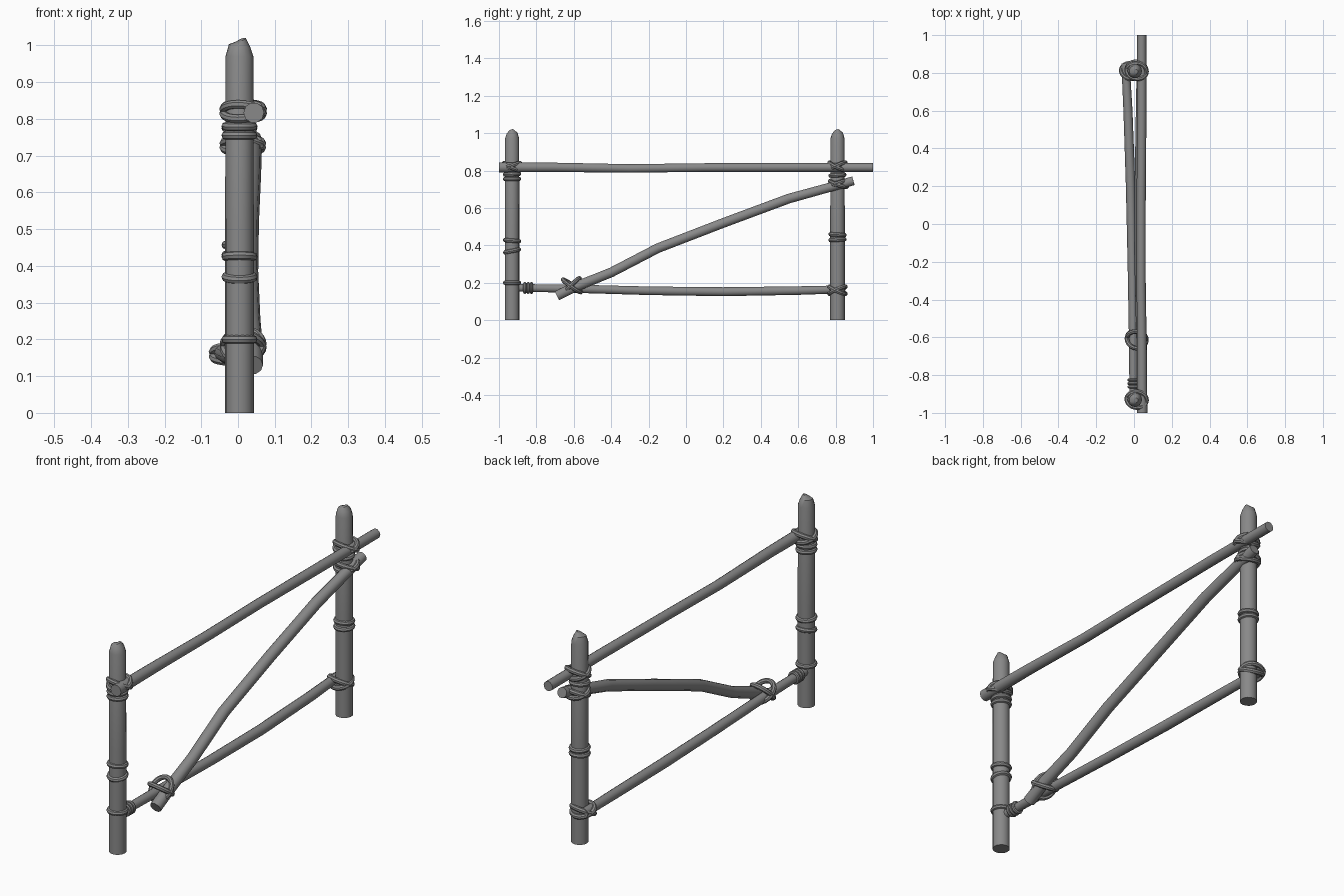
import bpy, bmesh, math
from mathutils import Vector, Matrix

if "Cube" in bpy.data.objects:
    bpy.data.objects.remove(bpy.data.objects["Cube"])

grey = bpy.data.materials.new("plain grey")
grey.diffuse_color = (0.25, 0.25, 0.25, 1)
grey.use_nodes = True
grey.node_tree.nodes["Principled BSDF"].inputs["Base Color"].default_value = grey.diffuse_color


def sweep(name, pts, radii, sides=12, closed=False, top_slope=0.0, angle=40):
    """Round tube through points, one radius per point."""
    pts = [Vector(p) for p in pts]
    n = len(pts)
    bm = bmesh.new()
    rings = []
    for i, p in enumerate(pts):
        a = pts[(i - 1) % n] if closed else pts[max(i - 1, 0)]
        b = pts[(i + 1) % n] if closed else pts[min(i + 1, n - 1)]
        t = (b - a).normalized()
        if closed:
            # radial frame from the loop centre
            c = sum(pts, Vector()) / n
            u = p - c
        else:
            u = Vector((1, 0, 0))
        u = (u - t * u.dot(t)).normalized()
        v = t.cross(u)
        ring = []
        for k in range(sides):
            q = 2 * math.pi * k / sides
            ring.append(bm.verts.new(p + radii[i] * (u * math.cos(q) + v * math.sin(q))))
        rings.append(ring)
    for i in range(n if closed else n - 1):
        r0, r1 = rings[i], rings[(i + 1) % n]
        for k in range(sides):
            j = (k + 1) % sides
            bm.faces.new((r0[k], r0[j], r1[j], r1[k]))
    if not closed:
        bm.faces.new(rings[0][::-1])
        bm.faces.new(rings[-1])
        for v in rings[-1]:
            v.co.z += top_slope * (v.co.x - pts[-1].x)
    bmesh.ops.recalc_face_normals(bm, faces=bm.faces)
    me = bpy.data.meshes.new(name)
    bm.to_mesh(me)
    bm.free()
    ob = bpy.data.objects.new(name, me)
    bpy.context.collection.objects.link(ob)
    me.materials.append(grey)
    bpy.ops.object.select_all(action='DESELECT')
    ob.select_set(True)
    bpy.context.view_layer.objects.active = ob
    bpy.ops.object.shade_smooth_by_angle(angle=math.radians(angle))
    return ob


def loop(name, centre, a, b, tilt=0.0, roll=0.0, rope=0.012):
    """Elliptical rope loop; tilt about x, roll about y (degrees)."""
    m = Matrix.Rotation(math.radians(tilt), 3, 'X') @ Matrix.Rotation(math.radians(roll), 3, 'Y')
    n = 24
    pts = [Vector(centre) + m @ Vector((a * math.cos(2 * math.pi * i / n),
                                        b * math.sin(2 * math.pi * i / n), 0)) for i in range(n)]
    return sweep(name, pts, [rope] * n, 8, True)


# Posts with a whittled, slanted tip
PX, LEFT, RIGHT = 0.004, -0.93, 0.81
for name, y in (("left_post", LEFT), ("right_post", RIGHT)):
    sweep(name, [(PX, y, 0), (PX, y, 0.5), (PX, y, 0.97), (PX, y, 1.0), (PX + 0.005, y - 0.004, 1.015)],
          [0.039, 0.039, 0.038, 0.029, 0.013], 16, top_slope=0.7)

# Rails and diagonal brace
sweep("top_rail", [(0.043, -1, 0.817), (0.042, -0.7, 0.817), (0.038, -0.3, 0.811), (0.038, 0.1, 0.816),
                   (0.041, 0.6, 0.817), (0.041, 1, 0.816)],
      [0.028, 0.026, 0.024, 0.024, 0.025, 0.024], 10)
sweep("bottom_rail", [(-0.003, -0.92, 0.173), (-0.004, -0.6, 0.168), (-0.010, -0.2, 0.157), (-0.018, 0.2, 0.152),
                      (-0.032, 0.6, 0.158), (-0.045, 0.85, 0.165)],
      [0.021, 0.023, 0.024, 0.025, 0.024, 0.022], 10)
sweep("diagonal_brace", [(0.040, -0.69, 0.130), (0.040, -0.6, 0.175), (0.034, -0.4, 0.255), (0.028, -0.15, 0.385),
                         (0.030, 0.2, 0.52), (0.036, 0.55, 0.65), (0.040, 0.895, 0.745)],
      [0.028, 0.028, 0.027, 0.027, 0.027, 0.027, 0.025], 10)

# Single rope rings around the posts
for y, z, tilt in ((LEFT, 0.2, 0), (LEFT, 0.37, 12), (LEFT, 0.425, -5), (LEFT, 0.755, 0), (LEFT, 0.78, 3),
                   (RIGHT, 0.43, 3), (RIGHT, 0.457, -4), (RIGHT, 0.775, 4)):
    loop("post_rope_ring", (PX, y, z), 0.037, 0.037, tilt)

# Rings on the bottom rail beside the left post
for y in (-0.862, -0.844, -0.826):
    loop("rail_rope_ring", (-0.003, y, 0.172), 0.023, 0.023, 90, rope=0.009)

# Crossed lashings: centre, half widths, two tilts
for name, c, a, b, tilts in (
        ("top_left_lashing", (0.014, LEFT, 0.82), 0.053, 0.047, (24, -24)),
        ("top_right_lashing", (0.014, RIGHT, 0.822), 0.053, 0.047, (24, -24)),
        ("brace_top_lashing", (0.013, RIGHT + 0.005, 0.728), 0.052, 0.047, (20, -18)),
        ("bottom_right_lashing", (-0.014, RIGHT, 0.16), 0.054, 0.047, (24, -24)),
        ("brace_bottom_lashing", (0.014, -0.61, 0.183), 0.052, 0.058, (45, -35))):
    for i, t in enumerate(tilts):
        loop(name, c, a, b, t, 6 if i else -6)
